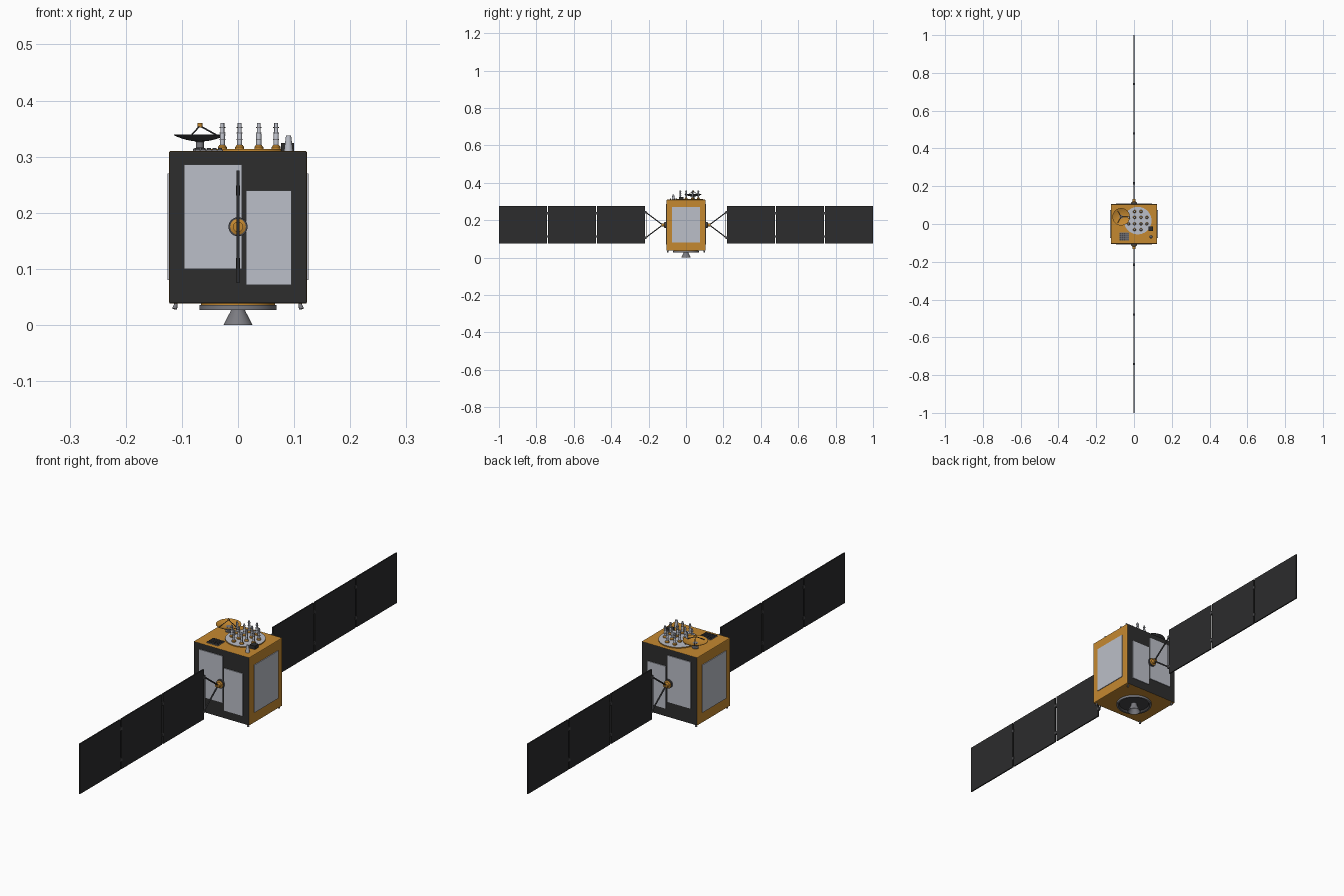
import bpy, bmesh, math
from mathutils import Vector, Matrix

if "Cube" in bpy.data.objects:
    bpy.data.objects.remove(bpy.data.objects["Cube"])


def material(name, rgb):
    m = bpy.data.materials.new(name)
    m.use_nodes = True
    m.diffuse_color = (*rgb, 1)
    m.node_tree.nodes["Principled BSDF"].inputs["Base Color"].default_value = (*rgb, 1)
    return m


GOLD = material("gold foil", (0.56, 0.25, 0.03))
BLACK = material("black blanket", (0.027, 0.027, 0.027))
CELL = material("solar cell", (0.025, 0.025, 0.026))
WHITE = material("pale radiator", (0.5, 0.52, 0.58))
GREY = material("grey metal", (0.2, 0.2, 0.22))
DARK = material("dark metal", (0.06, 0.06, 0.065))


def finish(name, bm, mats, rule=None, smooth=False):
    bmesh.ops.recalc_face_normals(bm, faces=bm.faces)
    if rule:
        bm.normal_update()
        for f in bm.faces:
            f.material_index = rule(f)
    me = bpy.data.meshes.new(name)
    bm.to_mesh(me)
    bm.free()
    for m in mats:
        me.materials.append(m)
    ob = bpy.data.objects.new(name, me)
    bpy.context.collection.objects.link(ob)
    if smooth:
        bpy.ops.object.select_all(action="DESELECT")
        ob.select_set(True)
        bpy.context.view_layer.objects.active = ob
        bpy.ops.object.shade_smooth_by_angle(angle=math.radians(35))
    return ob


def box(name, lo, hi, mat, bevel=0, mats=None, rule=None):
    bm = bmesh.new()
    lo, hi = Vector(lo), Vector(hi)
    bmesh.ops.create_cube(bm, size=1, matrix=Matrix.Translation((lo + hi) / 2) @ Matrix.Diagonal((*(hi - lo), 1)))
    if bevel:
        bmesh.ops.bevel(bm, geom=bm.edges[:], offset=bevel, segments=2, affect="EDGES", profile=0.5)
    return finish(name, bm, mats or [mat], rule)


def lathe(name, profile, mats, at=(0, 0, 0), axis=(0, 0, 1), sides=24, rule=None):
    """Spin (radius, height) points about an axis starting at a location."""
    bm = bmesh.new()
    vs = [bm.verts.new((r, 0, h)) for r, h in profile]
    es = [bm.edges.new(p) for p in zip(vs, vs[1:])]
    bmesh.ops.spin(bm, geom=vs + es, cent=(0, 0, 0), axis=(0, 0, 1), angle=math.tau, steps=sides)
    bmesh.ops.remove_doubles(bm, verts=bm.verts, dist=1e-5)
    turn = Vector((0, 0, 1)).rotation_difference(Vector(axis)).to_matrix().to_4x4()
    bm.transform(Matrix.Translation(at) @ turn)
    return finish(name, bm, mats, rule, True)


def rod(name, a, b, r, mat, sides=8):
    d = Vector(b) - Vector(a)
    h = d.length
    return lathe(name, [(0, 0), (r, 0), (r, h), (0, h)], [mat], a, d.normalized(), sides)


# Main body: black on the front and back, gold elsewhere
TOP = 0.31
box("body", (-0.123, -0.105, 0.038), (0.123, 0.105, TOP), None, 0.003, [GOLD, BLACK],
    lambda f: 1 if abs(f.normal.y) > 0.6 else 0)

# Radiators on the four walls
for s, side in ((-1, "front"), (1, "back")):
    for name, x0, x1, z0, z1 in (("large", -0.096, 0.007, 0.10, 0.286), ("small", 0.014, 0.095, 0.071, 0.24)):
        box(f"{side}_{name}_radiator", (x0, min(s * 0.104, s * 0.108), z0),
            (x1, max(s * 0.104, s * 0.108), z1), WHITE)
for s, side in ((-1, "right"), (1, "left")):
    box(f"{side}_radiator", (min(s * 0.121, s * 0.126), -0.075, 0.08),
        (max(s * 0.121, s * 0.126), 0.075, 0.27), WHITE)

# Solar wings
MID = 0.175
for s, side in ((-1, "front"), (1, "back")):
    out = (0, s, 0)
    lathe(f"{side}_hub", [(0, 0), (0.014, 0), (0.014, 0.012), (0.009, 0.014), (0.009, 0.028), (0, 0.028)],
          [GOLD], (0, s * 0.104, MID), out)
    lathe(f"{side}_hub_ring", [(0.013, 0.002), (0.017, 0.002), (0.017, 0.01), (0.013, 0.01), (0.013, 0.002)],
          [DARK], (0, s * 0.104, MID), out)
    for k in (-1, 1):
        tip = (0, s * 0.215, MID + k * 0.068)
        rod(f"{side}_yoke_arm", (0, s * 0.125, MID), tip, 0.003, DARK)
        box(f"{side}_yoke_hinge", (-0.004, s * 0.216 - 0.006, tip[2] - 0.006),
            (0.004, s * 0.216 + 0.006, tip[2] + 0.006), DARK)
    rod(f"{side}_yoke_bar", (0, s * 0.21, MID - 0.068), (0, s * 0.21, MID + 0.068), 0.002, GREY)
    for i in range(3):
        a, b = sorted((s * (0.219 + 0.2625 * i), s * (0.475 + 0.2625 * i)))
        box(f"{side}_solar_panel", (-0.0025, a, 0.075), (0.0025, b, 0.275), CELL)
        if i < 2:
            y = s * (0.47825 + 0.2625 * i)
            for k in (-1, 1):
                z = MID + k * 0.062
                box(f"{side}_panel_hinge", (-0.004, y - 0.005, z - 0.006), (0.004, y + 0.005, z + 0.006), DARK)

# Mast array on its round deck
CX, CY = 0.02, 0.018
lathe("mast_deck", [(0, 0), (0.073, 0), (0.073, 0.004), (0, 0.004)], [WHITE, GOLD], (CX, CY, TOP), sides=40,
      rule=lambda f: 0 if f.normal.z > 0.5 else 1)
offsets = (-0.048, -0.017, 0.017, 0.048)
for dx in offsets:
    for dy in offsets:
        if abs(dx) + abs(dy) > 0.09:
            continue
        p = (CX + dx, CY + dy, TOP)
        lathe("mast_base", [(0, 0), (0.008, 0), (0.008, 0.007), (0.005, 0.011), (0, 0.011)], [GOLD], p, sides=12)
        lathe("mast", [(0, 0.01), (0.0045, 0.01), (0.0045, 0.03), (0.0035, 0.032), (0.0035, 0.05), (0, 0.05)],
              [WHITE], p, sides=12)
        for h in (0.02, 0.031, 0.041):
            lathe("mast_ring", [(0, h), (0.0053, h), (0.0053, h + 0.0018), (0, h + 0.0018)], [GREY], p, sides=12)

# Dish antenna: gold bowl, dark back
DX, DY = -0.068, 0.038
lathe("dish_post", [(0, 0), (0.012, 0), (0.012, 0.004), (0.007, 0.006), (0.007, 0.016), (0.01, 0.02), (0, 0.02)],
      [GREY], (DX, DY, TOP), sides=16)
N, R, DEPTH = 6, 0.046, 0.011
bowl = [(R * i / N, DEPTH * (i / N) ** 2) for i in range(N + 1)]
profile = bowl + [(r, h + 0.0015) for r, h in reversed(bowl)]
lathe("dish", profile, [DARK, GOLD], (DX, DY, 0.327), sides=32, rule=lambda f: 1 if f.normal.z > 0.1 else 0)
for i in range(3):
    a = math.tau * i / 3
    rod("dish_strut", (DX + 0.036 * math.cos(a), DY + 0.036 * math.sin(a), 0.335), (DX, DY, 0.355), 0.0014, DARK, 6)
rod("dish_feed", (DX, DY, 0.352), (DX, DY, 0.36), 0.0045, GOLD, 12)

# Vent grid, sensor box and horn on the roof
box("grid_base", (-0.077, -0.088, TOP - 0.001), (-0.027, -0.045, TOP + 0.002), GREY)
for i in range(5):
    for j in range(4):
        x, y = -0.072 + 0.01 * i, -0.083 + 0.0105 * j
        box("grid_block", (x - 0.0035, y - 0.0035, TOP), (x + 0.0035, y + 0.0035, TOP + 0.005), DARK)
box("sensor_box", (0.077, -0.037, TOP - 0.001), (0.1, -0.013, TOP + 0.014), BLACK)
lathe("roof_horn", [(0, 0), (0.008, 0), (0.0045, 0.028), (0, 0.028)], [WHITE], (0.09, -0.068, TOP), sides=16)

# Launch ring and main engine below
lathe("ring_seat", [(0, 0), (0.066, 0), (0.066, 0.005), (0, 0.005)], [GOLD], (0, 0, 0.035), sides=40)
lathe("launch_ring", [(0, 0.0345), (0.058, 0.0345), (0.062, 0.027), (0.069, 0.027), (0.069, 0.036), (0, 0.036)],
      [GREY, DARK], sides=40, rule=lambda f: 1 if f.calc_center_median().xy.length < 0.0605 else 0)
lathe("main_nozzle", [(0, 0.035), (0.011, 0.035), (0.013, 0.025), (0.026, 0), (0.0245, 0), (0.011, 0.025), (0, 0.026)],
      [GREY], sides=28)

# Corner thrusters, splayed outward
for sx in (-1, 1):
    for sy in (-1, 1):
        lathe("thruster", [(0, 0), (0.0025, 0), (0.0045, 0.012), (0.0035, 0.012), (0, 0.004)], [GREY],
              (sx * 0.11, sy * 0.096, 0.04), Vector((sx * 0.25, sy * 0.15, -1)).normalized(), 12)
